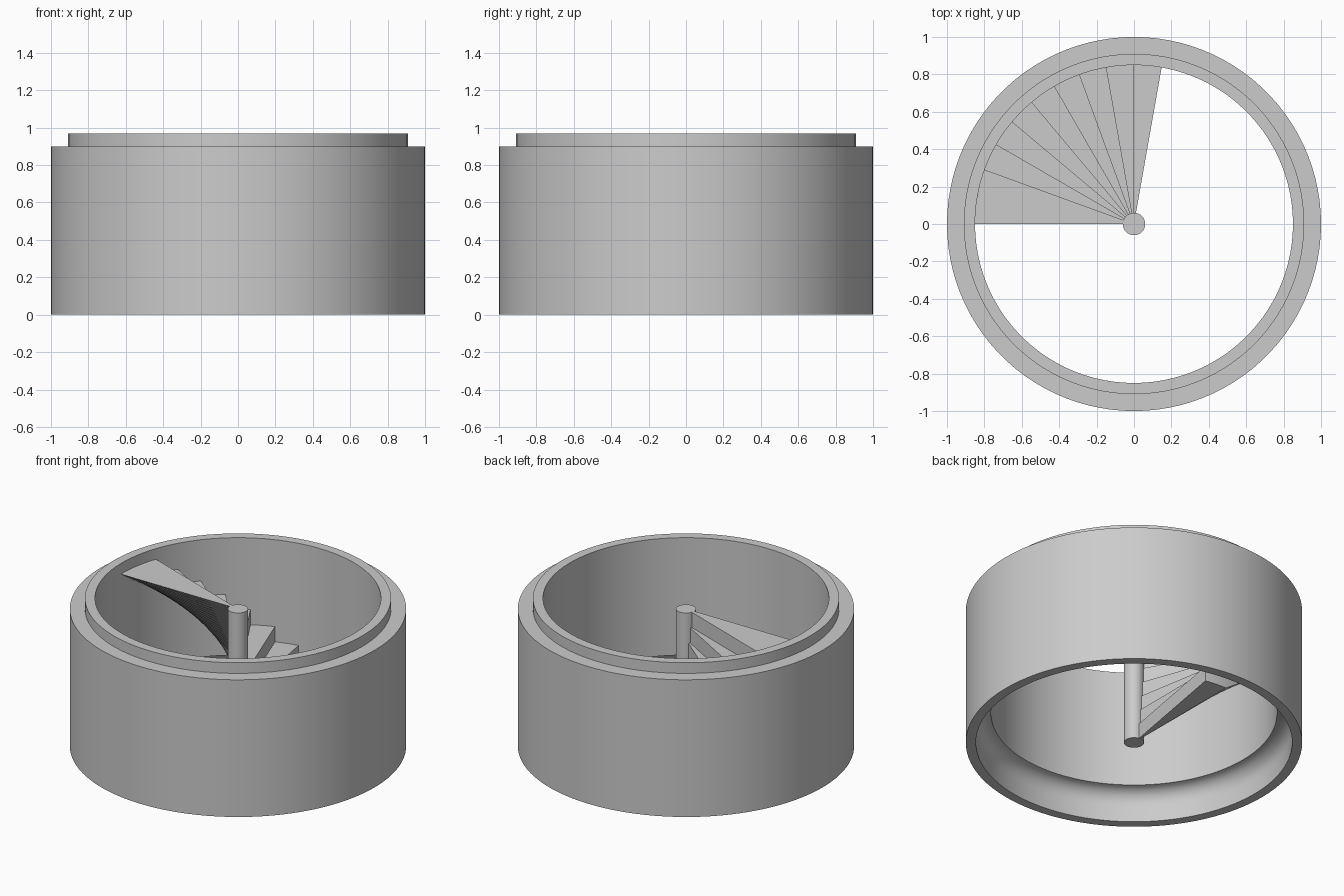
import bpy, bmesh, math

if "Cube" in bpy.data.objects:
    bpy.data.objects.remove(bpy.data.objects["Cube"], do_unlink=True)

grey = bpy.data.materials.new("plain grey")
grey.use_nodes = True
colour = (0.6, 0.6, 0.6, 1)
grey.diffuse_color = colour
grey.node_tree.nodes["Principled BSDF"].inputs["Base Color"].default_value = colour


def finish(bm, name, angle=30):
    bmesh.ops.recalc_face_normals(bm, faces=bm.faces)
    mesh = bpy.data.meshes.new(name)
    bm.to_mesh(mesh)
    bm.free()
    mesh.materials.append(grey)
    obj = bpy.data.objects.new(name, mesh)
    bpy.context.collection.objects.link(obj)
    bpy.ops.object.select_all(action="DESELECT")
    obj.select_set(True)
    bpy.context.view_layer.objects.active = obj
    bpy.ops.object.shade_smooth_by_angle(angle=math.radians(angle))
    return obj


def polar(r, degrees, z):
    a = math.radians(degrees)
    return (r * math.cos(a), r * math.sin(a), z)


# Ring wall: stepped lip on top, coved recess underneath
WALL_R, LIP_R, INNER_R, RECESS_R = 1.0, 0.91, 0.85, 0.94
SEGMENTS = 100
cove = [(INNER_R + (RECESS_R - INNER_R) * math.cos(math.radians(a)),
         0.1 + 0.1 * math.sin(math.radians(a))) for a in range(0, 91, 15)]
profile = [(RECESS_R, 0), (WALL_R, 0), (WALL_R, 0.9), (LIP_R, 0.9),
           (LIP_R, 0.97), (INNER_R, 0.97)] + cove[::-1]
bm = bmesh.new()
rings = [[bm.verts.new(polar(r, 360 * s / SEGMENTS, z)) for r, z in profile]
         for s in range(SEGMENTS)]
for s in range(SEGMENTS):
    a, b = rings[s], rings[(s + 1) % SEGMENTS]
    for i in range(len(profile)):
        j = (i + 1) % len(profile)
        bm.faces.new((a[i], b[i], b[j], a[j]))
finish(bm, "ring_wall")

# Centre column
bm = bmesh.new()
bmesh.ops.create_cone(bm, cap_ends=True, segments=48, radius1=0.06, radius2=0.06, depth=0.9)
bmesh.ops.translate(bm, vec=(0, 0, 0.45), verts=bm.verts)
finish(bm, "centre_column")

# Spiral stairs: flat treads over a sloping helical underside
RISE, TURN, START, TREADS, SLICES = 0.1, 10, 80, 9, 5
HUB_R = 0.03


def underside(k, t):
    return 0 if k == 0 else RISE * (k - 1 + t)


bm = bmesh.new()
for k in range(TREADS + 1):
    top = RISE * min(k + 1, TREADS)
    columns = []
    for s in range(SLICES + 1):
        t = s / SLICES
        angle = START + TURN * (k + t)
        low = underside(k, t)
        columns.append([bm.verts.new(polar(r, angle, z))
                        for r, z in ((HUB_R, low), (INNER_R, low), (INNER_R, top), (HUB_R, top))])
    for a, b in zip(columns, columns[1:]):
        for i in range(4):
            j = (i + 1) % 4
            bm.faces.new((a[i], b[i], b[j], a[j]))
    bm.faces.new(columns[0])
    bm.faces.new(columns[-1])
bmesh.ops.dissolve_degenerate(bm, dist=0.0001, edges=bm.edges)
finish(bm, "spiral_stairs", 20)
